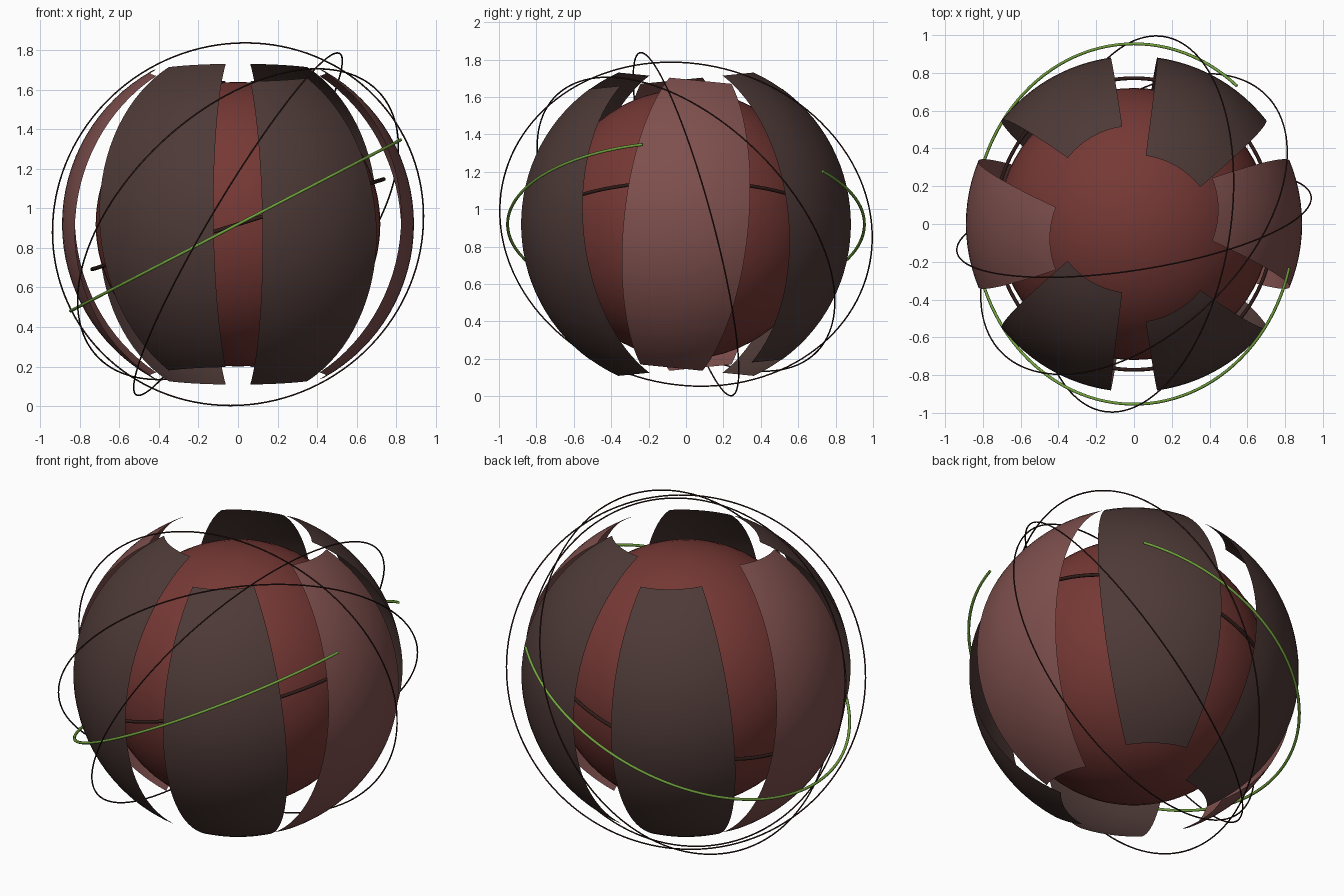
import bpy, bmesh
from math import radians, sin, cos
from mathutils import Matrix, Vector

if "Cube" in bpy.data.objects:
    bpy.data.objects.remove(bpy.data.objects["Cube"])

C = Vector((0, 0, 0.92))  # common centre


def material(name, rgb):
    m = bpy.data.materials.new(name)
    m.diffuse_color = (*rgb, 1)
    m.use_nodes = True
    m.node_tree.nodes["Principled BSDF"].inputs["Base Color"].default_value = m.diffuse_color
    return m


RED = material("core red", (0.18, 0.04, 0.035))
ROSE = material("panel rose", (0.21, 0.08, 0.075))
DARK = material("panel dark", (0.075, 0.042, 0.038))
BLACK = material("ring dark", (0.03, 0.012, 0.01))
GREEN = material("arc green", (0.17, 0.36, 0.05))


def finish(ob, name, mat):
    ob.name = name
    ob.data.materials.append(mat)
    if ob.type == 'MESH':
        ob.data.polygons.foreach_set("use_smooth", [True] * len(ob.data.polygons))
    return ob


def panel(name, azimuth, tilt, mat, radius=0.89, half=22, polar=30, nu=12, nv=32):
    """Curved shell segment, turned to its azimuth and then tipped about x."""
    turn = Matrix.Rotation(tilt, 3, 'X') @ Matrix.Rotation(radians(azimuth), 3, 'Z')
    bm = bmesh.new()
    rows = []
    for j in range(nv + 1):
        t = radians(180 - polar - (180 - 2 * polar) * j / nv)
        row = []
        for i in range(nu + 1):
            a = radians(-half + 2 * half * i / nu)
            p = Vector((sin(t) * cos(a), sin(t) * sin(a), cos(t))) * radius
            row.append(bm.verts.new(turn @ p))
        rows.append(row)
    for lo, hi in zip(rows, rows[1:]):
        for i in range(nu):
            bm.faces.new((lo[i], lo[i + 1], hi[i + 1], hi[i]))
    me = bpy.data.meshes.new(name)
    bm.to_mesh(me)
    bm.free()
    ob = bpy.data.objects.new(name, me)
    ob.location = C
    bpy.context.collection.objects.link(ob)
    finish(ob, name, mat)


def ring(name, normal, major, minor, mat):
    bpy.ops.mesh.primitive_torus_add(
        major_segments=128, minor_segments=8, major_radius=major, minor_radius=minor,
        location=C, rotation=Vector(normal).to_track_quat('Z', 'Y').to_euler())
    finish(bpy.context.object, name, mat)


# Core sphere
bpy.ops.mesh.primitive_uv_sphere_add(segments=64, ring_count=32, radius=0.72, location=C)
finish(bpy.context.object, "core_sphere", RED)

# Six shell panels, tipped alternately
for k in range(6):
    panel(f"shell_panel_{k + 1}", 60 * k, 0.1 if k % 2 else -0.1, DARK if k % 3 else ROSE)

# Inner ring between core and panels
ring("inner_ring", (-sin(0.3), 0, cos(0.3)), 0.772, 0.01, BLACK)

# Three thin orbit rings
ring("orbit_ring_wide", (0.851, -0.136, -0.507), 1.005, 0.004, BLACK)
ring("orbit_ring_upright", (-0.15, 0.955, 0.257), 0.949, 0.004, BLACK)
ring("orbit_ring_diagonal", (-0.557, 0.58, 0.594), 0.977, 0.004, BLACK)

# Open green arc
cu = bpy.data.curves.new("green_arc", 'CURVE')
cu.dimensions = '3D'
cu.bevel_depth = 0.008
cu.bevel_resolution = 2
cu.use_fill_caps = True
sp = cu.splines.new('POLY')
n = 96
sp.points.add(n)
slope = Matrix.Rotation(radians(-27.4), 3, 'Y')
for i, pt in enumerate(sp.points):
    a = radians(50 + 296 * i / n)
    pt.co = (*(slope @ Vector((cos(a), sin(a), 0)) * 0.954), 1)
arc = bpy.data.objects.new("green_arc", cu)
arc.location = C
bpy.context.collection.objects.link(arc)
finish(arc, "green_arc", GREEN)
